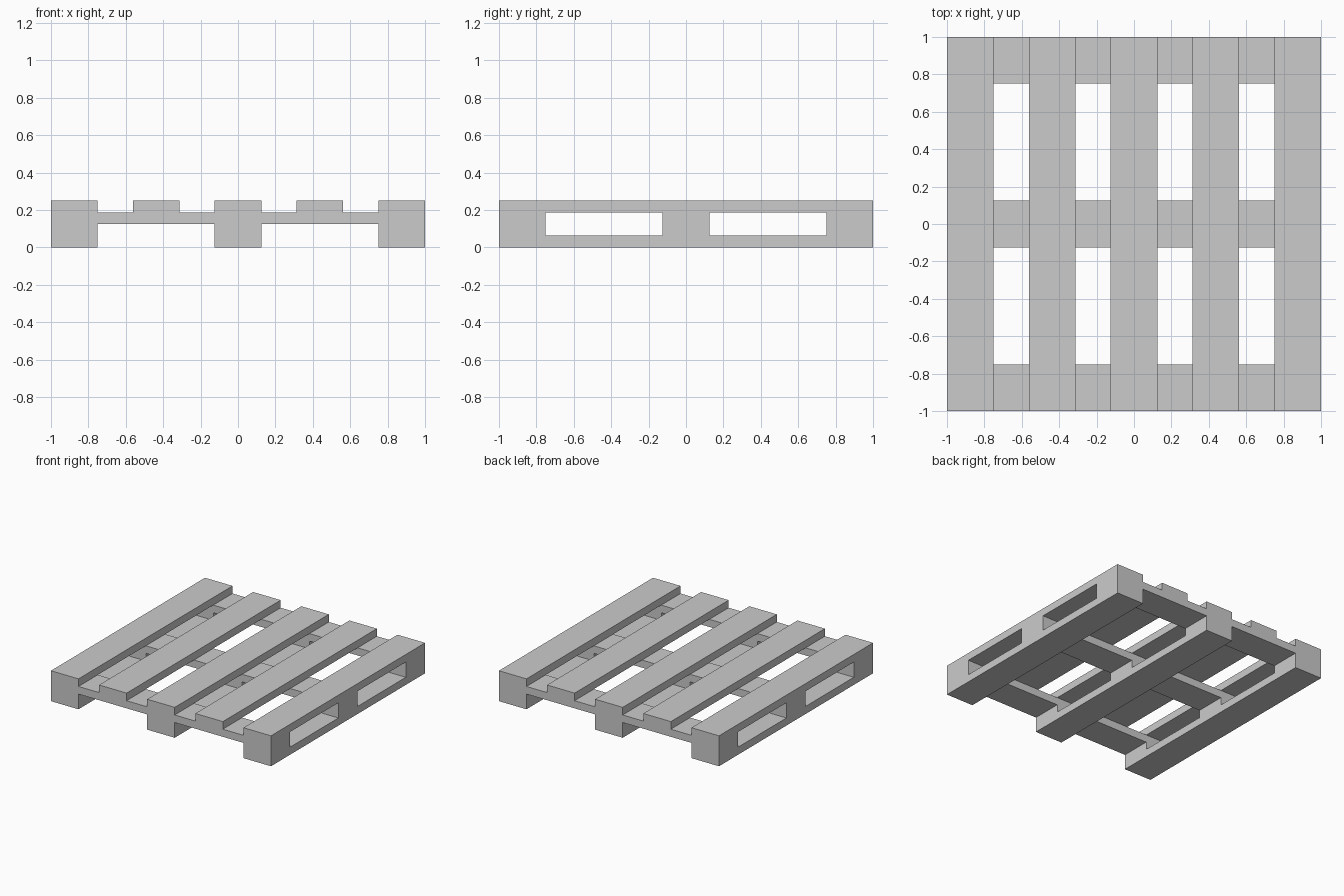
import bpy, bmesh
from itertools import product

if "Cube" in bpy.data.objects:
    bpy.data.objects.remove(bpy.data.objects["Cube"])

W = 0.125            # half width of every board
T = 0.0625           # board thickness
OUTER = 0.875        # centre line of the outer boards
ROWS = (-OUTER, 0, OUTER)


def bar(x0, x1, y0, y1, z0, z1):
    return ((x0, x1), (y0, y1), (z0, z1))


boxes = []
# five deck slats running front to back
for x in (-OUTER, -OUTER / 2, 0, OUTER / 2, OUTER):
    boxes.append(bar(x - W, x + W, -1, 1, 3 * T, 4 * T))
# three cross boards running left to right
for y in ROWS:
    boxes.append(bar(-1, 1, y - W, y + W, 2 * T, 3 * T))
# nine spacer blocks
for x, y in product(ROWS, ROWS):
    boxes.append(bar(x - W, x + W, y - W, y + W, T, 2 * T))
# three bottom skids running front to back
for x in ROWS:
    boxes.append(bar(x - W, x + W, -1, 1, 0, T))


def fused_object(name, boxes):
    """Join boxes into one clean shell, without faces where they touch."""
    cuts = [sorted({v for b in boxes for v in b[a]}) for a in range(3)]
    solid = set()
    for cell in product(*(range(len(c) - 1) for c in cuts)):
        mid = [(cuts[a][cell[a]] + cuts[a][cell[a] + 1]) / 2 for a in range(3)]
        if any(all(b[a][0] < mid[a] < b[a][1] for a in range(3)) for b in boxes):
            solid.add(cell)

    bm = bmesh.new()
    verts = {}

    def vert(key):
        if key not in verts:
            verts[key] = bm.verts.new([cuts[a][key[a]] for a in range(3)])
        return verts[key]

    for cell in solid:
        for axis, side in product(range(3), (0, 1)):
            near = list(cell)
            near[axis] += 2 * side - 1
            if tuple(near) in solid:
                continue
            u, v = (axis + 1) % 3, (axis + 2) % 3
            loop = []
            for du, dv in ((0, 0), (1, 0), (1, 1), (0, 1)):
                key = list(cell)
                key[axis] += side
                key[u] += du
                key[v] += dv
                loop.append(vert(tuple(key)))
            bm.faces.new(loop if side else loop[::-1])

    # merge flat neighbouring faces
    bmesh.ops.dissolve_limit(bm, angle_limit=0.01, verts=bm.verts[:], edges=bm.edges[:])
    mesh = bpy.data.meshes.new(name)
    bm.to_mesh(mesh)
    bm.free()
    obj = bpy.data.objects.new(name, mesh)
    bpy.context.collection.objects.link(obj)
    return obj


fused_object("wooden_pallet", boxes)
